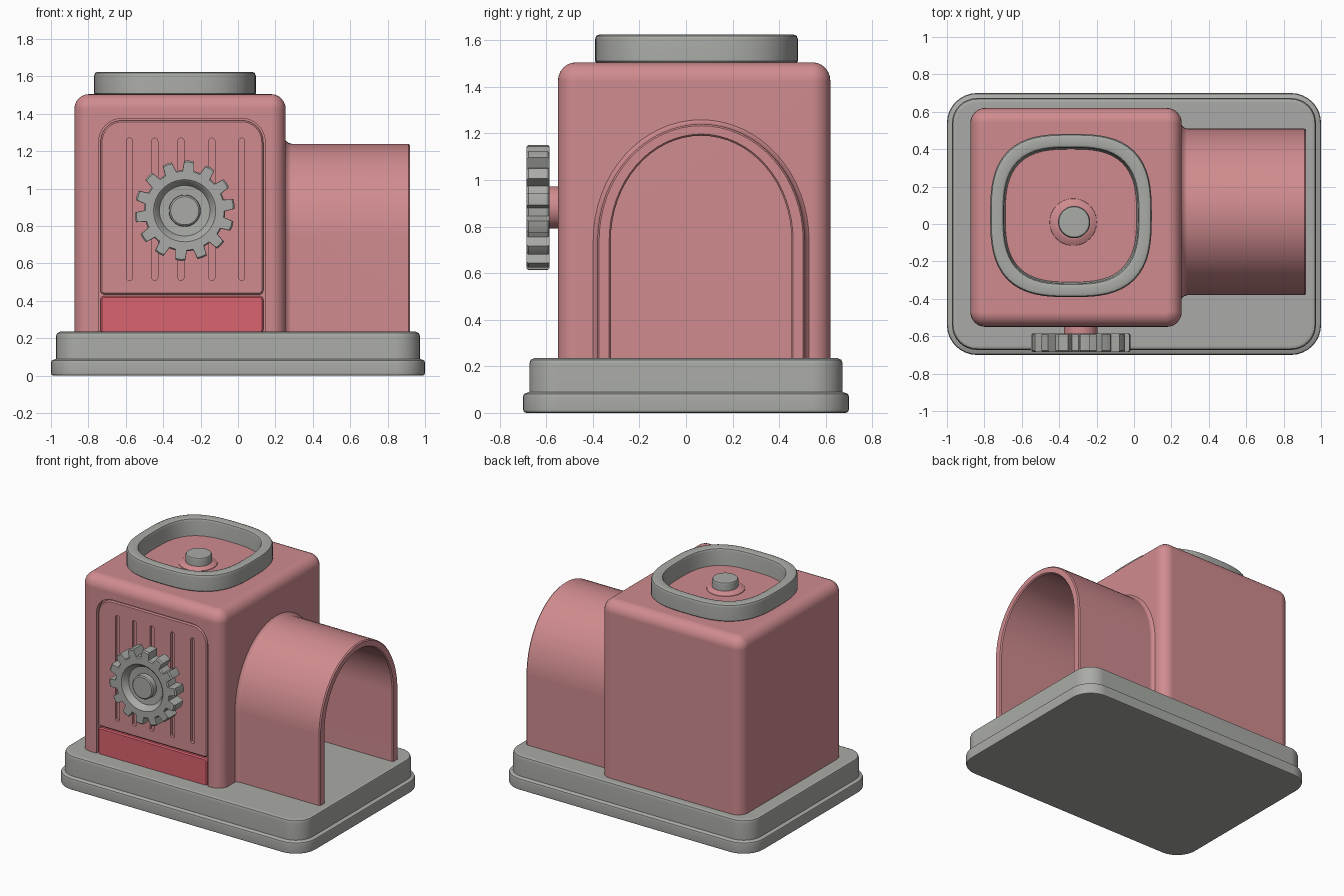
import bpy, bmesh, math

if "Cube" in bpy.data.objects:
    bpy.data.objects.remove(bpy.data.objects["Cube"])


def material(name, rgb):
    m = bpy.data.materials.new(name)
    m.diffuse_color = (*rgb, 1)
    m.use_nodes = True
    m.node_tree.nodes["Principled BSDF"].inputs["Base Color"].default_value = m.diffuse_color
    return m


PINK = material("dusty pink", (0.63, 0.26, 0.275))
GREY = material("warm grey", (0.40, 0.41, 0.385))
RED = material("coral red", (0.70, 0.125, 0.16))


def rrect(x0, x1, y0, y1, r_top, r_bottom=None, n=8):
    """Rounded rectangle outline, counter-clockwise."""
    r_bottom = r_top if r_bottom is None else r_bottom
    pts = []
    for k, (sx, sy) in enumerate([(1, 1), (-1, 1), (-1, -1), (1, -1)]):
        r = r_top if sy > 0 else r_bottom
        cx = x1 - r if sx > 0 else x0 + r
        cy = y1 - r if sy > 0 else y0 + r
        for i in range(n + 1):
            a = math.pi / 2 * (k + i / n)
            pts.append((cx + r * math.cos(a), cy + r * math.sin(a)))
    return pts


def circle(cx, cy, r, n=40):
    return [(cx + r * math.cos(2 * math.pi * i / n), cy + r * math.sin(2 * math.pi * i / n))
            for i in range(n)]


def squircle(cx, cy, a, b, power=2.9, n=72):
    pts = []
    for i in range(n):
        t = 2 * math.pi * i / n
        c, s = math.cos(t), math.sin(t)
        k = (abs(c) ** power + abs(s) ** power) ** (-1 / power)
        pts.append((cx + a * k * c, cy + b * k * s))
    return pts


def loft(name, loops, axis, mat, ring=False):
    """Join (outline, position) loops along an axis, capped or closed into a ring."""
    place = {"x": lambda u, v, w: (w, u, v),
             "y": lambda u, v, w: (u, w, v),
             "z": lambda u, v, w: (u, v, w)}[axis]
    bm = bmesh.new()
    rows = [[bm.verts.new(place(u, v, w)) for u, v in pts] for pts, w in loops]
    pairs = list(zip(rows, rows[1:]))
    if ring:
        pairs.append((rows[-1], rows[0]))
    else:
        bm.faces.new(rows[0])
        bm.faces.new(rows[-1])
    for a, b in pairs:
        for i in range(len(a)):
            j = (i + 1) % len(a)
            bm.faces.new((a[i], a[j], b[j], b[i]))
    bmesh.ops.recalc_face_normals(bm, faces=bm.faces)
    me = bpy.data.meshes.new(name)
    bm.to_mesh(me)
    bm.free()
    me.materials.append(mat)
    ob = bpy.data.objects.new(name, me)
    bpy.context.collection.objects.link(ob)
    return ob


def cut(ob, cutter):
    mod = ob.modifiers.new("cut", "BOOLEAN")
    mod.object = cutter
    mod.operation = "DIFFERENCE"
    mod.solver = "EXACT"
    bpy.context.view_layer.objects.active = ob
    bpy.ops.object.modifier_apply(modifier=mod.name)
    bpy.data.objects.remove(cutter)


# stepped base plate
def base_loop(inset, z):
    return rrect(-1 + inset, 1 - inset, -0.7 + inset, 0.7 - inset, 0.16 - inset), z


loft("base", [base_loop(*p) for p in [
    (0.015, 0), (0.004, 0.004), (0, 0.015), (0, 0.07), (0.004, 0.081), (0.015, 0.086),
    (0.027, 0.09), (0.027, 0.21), (0.033, 0.228), (0.05, 0.236)]], "z", GREY)

# main housing with rounded vertical and top edges
R = 0.08
body_loops = [(rrect(-0.875, 0.255, -0.55, 0.62, R), 0.22)]
for i in range(7):
    a = math.pi / 2 * i / 6
    d = R * 0.95 * (1 - math.cos(a))
    body_loops.append((rrect(-0.875 + d, 0.255 - d, -0.55 + d, 0.62 - d, R - d),
                       1.505 - R + R * math.sin(a)))
body = loft("housing", body_loops, "z", PINK)
opening = rrect(-0.745, 0.145, 0.1, 1.375, 0.125, 0.02)
cut(body, loft("opening_cutter", [(opening, -0.7), (opening, -0.52)], "y", PINK))


# front panel, slotted, and drawer below it
def plate(name, x0, x1, z0, z1, rt, rb, mat):
    e = 0.008
    full = rrect(x0, x1, z0, z1, rt, rb)
    small = rrect(x0 + e, x1 - e, z0 + e, z1 - e, rt - e, rb - e)
    return loft(name, [(full, -0.51), (full, -0.538), (small, -0.546)], "y", mat)


panel = plate("front_panel", -0.735, 0.135, 0.435, 1.365, 0.115, 0.02, PINK)
for x in (-0.58, -0.445, -0.305, -0.14, 0.02):
    slot = rrect(x - 0.016, x + 0.016, 0.51, 1.27, 0.0155)
    cut(panel, loft("slot_cutter", [(slot, -0.6), (slot, -0.526)], "y", PINK))
plate("drawer", -0.735, 0.135, 0.225, 0.426, 0.02, 0.02, RED)


# arched tunnel shell on the right
def arch(half, spring, rise, n=32):
    return [(0.065 + half * math.cos(math.pi * i / n), spring + rise * math.sin(math.pi * i / n))
            for i in range(n + 1)]


def tunnel_loop(grow, x):
    outer = [(0.065 + 0.445 + grow, 0.225)] + arch(0.445 + grow, 0.74, 0.5 + grow)
    outer.append((0.065 - 0.445 - grow, 0.225))
    inner = [(0.065 + 0.388 - min(grow, 0), 0.225)] + arch(0.388 - min(grow, 0), 0.74, 0.45 - min(grow, 0))
    inner.append((0.065 - 0.388 + min(grow, 0), 0.225))
    return outer + inner[::-1], x


loft("tunnel", [tunnel_loop(*p) for p in [
    (0.03, 0.245), (0.015, 0.258), (0.005, 0.27), (0, 0.285), (0, 0.912), (-0.007, 0.92)]],
    "x", PINK)

# top rim
loft("top_rim", [(squircle(-0.337, 0.045, 0.432 + d, 0.436 + d), z) for d, z in [
    (-0.012, 1.495), (0, 1.51), (0, 1.605), (-0.006, 1.619), (-0.02, 1.625),
    (-0.055, 1.625), (-0.068, 1.619), (-0.074, 1.605), (-0.082, 1.495)]], "z", GREY, ring=True)

# centre knob on a low collar
loft("knob_collar", [(circle(-0.325, 0.01, r), z) for r, z in [
    (0.13, 1.495), (0.125, 1.508), (0.10, 1.522), (0.08, 1.525)]], "z", PINK)
loft("top_knob", [(circle(-0.32, 0.01, r), z) for r, z in [
    (0.086, 1.50), (0.086, 1.57), (0.081, 1.579), (0.07, 1.583)]], "z", GREY)

# gear wheel with dished face and hub
GX, GZ, TEETH = -0.285, 0.882, 14


def gear_loop(y, scale=1.0, radius=None):
    pts = []
    for t in range(TEETH):
        for f, r in ((-0.32, 0.217), (-0.22, 0.267), (0.0, 0.269), (0.22, 0.267),
                     (0.32, 0.217), (0.5, 0.217)):
            a = 2 * math.pi * (t + f + 0.3) / TEETH
            r = radius or r * scale
            pts.append((GX + r * math.cos(a), GZ + r * math.sin(a)))
    return pts, y


loft("gear_wheel", [
    gear_loop(-0.585, 0.97), gear_loop(-0.592), gear_loop(-0.677), gear_loop(-0.685, 0.97),
    gear_loop(-0.685, radius=0.166), gear_loop(-0.678, radius=0.156),
    gear_loop(-0.645, radius=0.135), gear_loop(-0.642, radius=0.085),
    gear_loop(-0.678, radius=0.083), gear_loop(-0.684, radius=0.075)], "y", GREY)
loft("gear_shaft", [(circle(GX, GZ, 0.09), y) for y in (-0.53, -0.59)], "y", PINK)

# smooth shading with crisp edges
for ob in list(bpy.context.scene.objects):
    bpy.ops.object.select_all(action="DESELECT")
    ob.select_set(True)
    bpy.context.view_layer.objects.active = ob
    bpy.ops.object.shade_smooth_by_angle(angle=math.radians(32))
    ob.modifiers.new("even_normals", "WEIGHTED_NORMAL").keep_sharp = True
